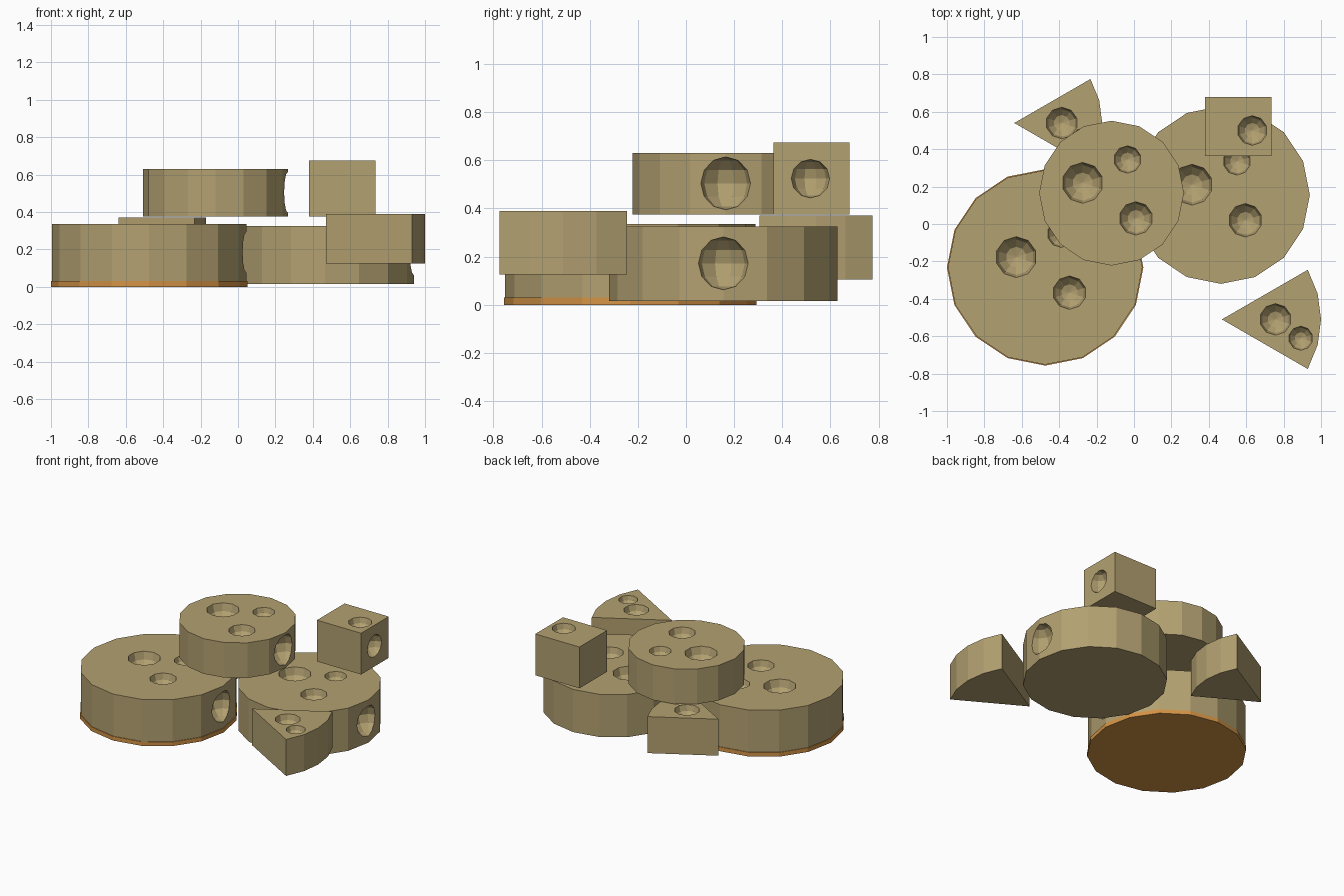
import bpy, bmesh, math
from mathutils import Matrix, Vector

cube = bpy.data.objects.get("Cube")
if cube:
    bpy.data.objects.remove(cube, do_unlink=True)


def material(name, rgb):
    m = bpy.data.materials.new(name)
    m.use_nodes = True
    m.diffuse_color = (*rgb, 1)
    m.node_tree.nodes["Principled BSDF"].inputs["Base Color"].default_value = (*rgb, 1)
    return m


CHEESE = material("tan cheese", (0.45, 0.355, 0.165))
RIND = material("orange rind", (0.65, 0.29, 0.06))


def make_object(name, bm, mat):
    bmesh.ops.recalc_face_normals(bm, faces=bm.faces)
    mesh = bpy.data.meshes.new(name)
    bm.to_mesh(mesh)
    bm.free()
    mesh.materials.append(mat)
    obj = bpy.data.objects.new(name, mesh)
    bpy.context.collection.objects.link(obj)
    return obj


def prism(name, outline, z0, z1, mat=CHEESE):
    """Extrude a flat outline from z0 up to z1."""
    bm = bmesh.new()
    face = bm.faces.new([bm.verts.new((x, y, z0)) for x, y in outline])
    top = bmesh.ops.extrude_face_region(bm, geom=[face])["geom"]
    verts = [v for v in top if isinstance(v, bmesh.types.BMVert)]
    bmesh.ops.translate(bm, verts=verts, vec=(0, 0, z1 - z0))
    return make_object(name, bm, mat)


def arc(cx, cy, r, start, end, steps):
    angles = [math.radians(start + (end - start) * i / steps) for i in range(steps + 1)]
    return [(cx + r * math.cos(a), cy + r * math.sin(a)) for a in angles]


def carve(obj, holes):
    """Scoop faceted round holes, each given as (centre, radius)."""
    bm = bmesh.new()
    for centre, r in holes:
        spot = Matrix.Translation(Vector(centre) + Vector((0, 0, 0.002)))
        bmesh.ops.create_uvsphere(bm, u_segments=10, v_segments=6, radius=r, matrix=spot)
    cutter = make_object("hole_cutter", bm, CHEESE)
    cutter.hide_render = True
    mod = obj.modifiers.new("holes", "BOOLEAN")
    mod.operation, mod.solver, mod.object = "DIFFERENCE", "EXACT", cutter
    bpy.context.view_layer.objects.active = obj
    bpy.ops.object.modifier_apply(modifier=mod.name)
    bpy.data.objects.remove(cutter, do_unlink=True)


def wheel(name, cx, cy, r, z0, z1):
    obj = prism(name, arc(cx, cy, r, 0, 360, 16)[:-1], z0, z1)
    carve(obj, [((cx - 0.155, cy + 0.055, z1), 0.11),
                ((cx + 0.085, cy + 0.18, z1), 0.074),
                ((cx + 0.13, cy - 0.135, z1), 0.09),
                ((cx + r, cy, (z0 + z1) / 2), 0.11)])


def wedge(name, x, y, r, z0, z1):
    obj = prism(name, [(x, y)] + arc(x, y, r, -30, 30, 4), z0, z1)
    carve(obj, [((x + 0.54 * r, y, z1), 0.085),
                ((x + 0.795 * r, y - 0.19 * r, z1), 0.065)])


# Wheels, with a thin rind under the right one
prism("bottom_rind", arc(-0.475, -0.232, 0.525, 0, 360, 16)[:-1], 0, 0.03, RIND)
wheel("right_wheel", -0.475, -0.232, 0.52, 0.03, 0.335)
wheel("left_wheel", 0.465, 0.155, 0.475, 0.015, 0.325)
wheel("top_wheel", -0.12, 0.165, 0.387, 0.375, 0.63)

# Wedges
wedge("front_wedge", 0.47, -0.51, 0.53, 0.125, 0.39)
wedge("back_wedge", -0.64, 0.54, 0.47, 0.105, 0.37)

# Block
block = prism("cheese_block", [(0.38, 0.363), (0.735, 0.363), (0.735, 0.68), (0.38, 0.68)],
              0.375, 0.675)
carve(block, [((0.632, 0.5, 0.675), 0.08), ((0.735, 0.517, 0.522), 0.08)])
